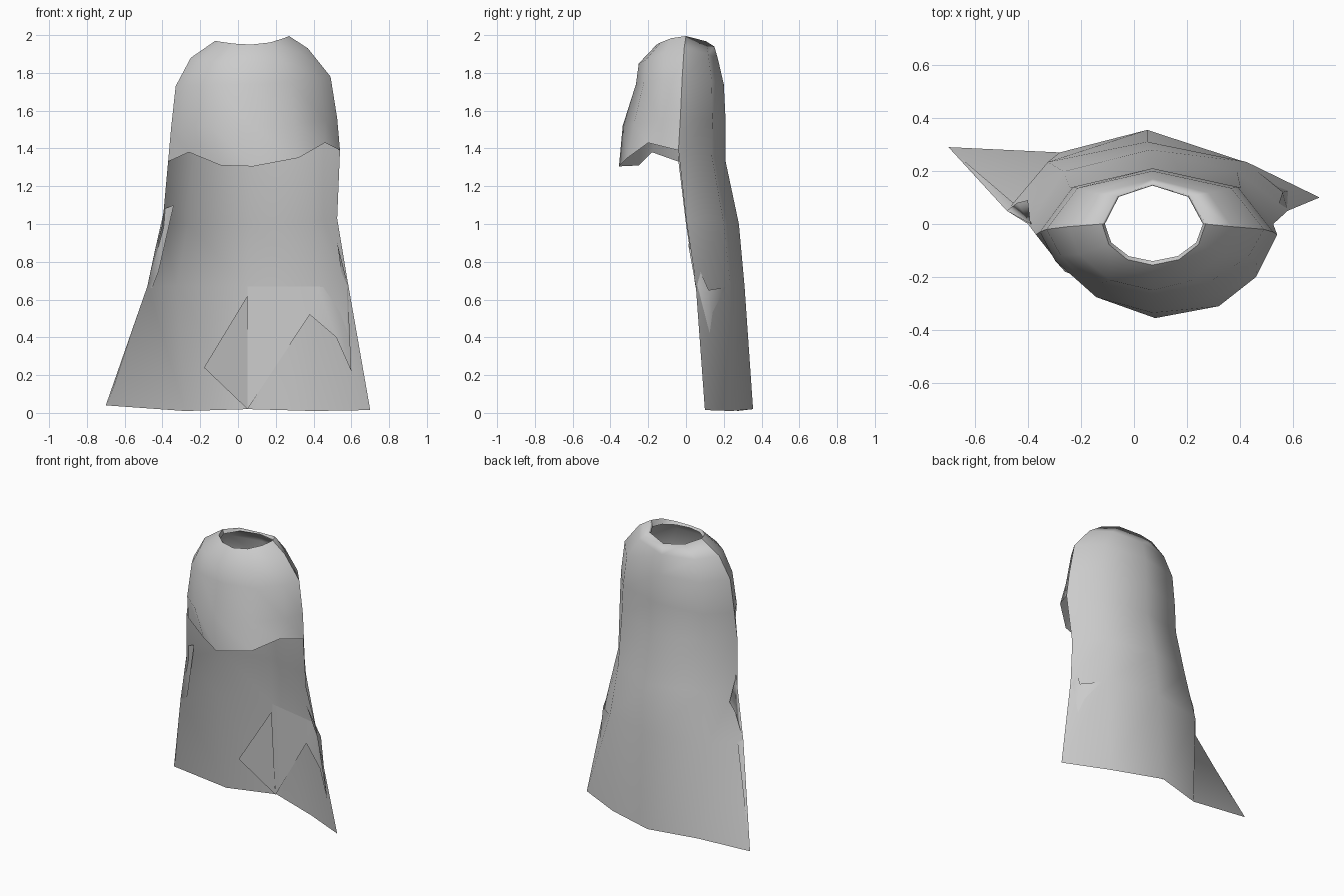
import bpy
from math import sin, cos, radians


def sheet(name, rows=None, verts=None, faces=None):
    """Smooth open cloth from a grid of rows, or from a few explicit faces."""
    if rows:
        n = len(rows[0])
        verts = [p for r in rows for p in r]
        faces = [(i*n+j, (i+1)*n+j, (i+1)*n+j+1, i*n+j+1)
                 for i in range(len(rows)-1) for j in range(n-1)]
    me = bpy.data.meshes.new(name)
    me.from_pydata(verts, [], faces)
    me.update()
    ob = bpy.data.objects.new(name, me)
    bpy.context.collection.objects.link(ob)
    for p in me.polygons:
        p.use_smooth = True
    return ob


def arc(xl, xr, ys, y_mid, z_l, z_mid, z_r, n, xc=0.07, power=1.0):
    """Half ring from left to right; a higher power gives a pointed centre."""
    row = []
    for i in range(n):
        a = radians(180 - 180*i/(n-1))
        c = cos(a)
        x = xc + c*((xr-xc) if c > 0 else (xc-xl))
        z = z_mid + ((z_r if c > 0 else z_l) - z_mid)*c*c
        row.append((x, ys + (y_mid-ys)*max(sin(a), 0)**power, z))
    return row


# xl, xr, side y, front y, back y, heights (left, front, back, right), front power
rings = [
    (-0.11, 0.26, 0.00, -0.14, 0.145, 1.94, 1.94, 1.93, 1.95, 1.0),
    (-0.12, 0.27, 0.00, -0.155, 0.15, 1.97, 1.95, 1.94, 1.995, 1.0),
    (-0.25, 0.37, -0.01, -0.25, 0.17, 1.88, 1.85, 1.87, 1.93, 1.2),
    (-0.33, 0.49, -0.02, -0.265, 0.20, 1.73, 1.74, 1.74, 1.78, 1.3),
    (-0.355, 0.525, -0.03, -0.335, 0.21, 1.50, 1.52, 1.54, 1.56, 1.5),
]

# front bib with a centre ridge and a ragged, flared hem
front = [arc(xl, xr, ys, yf, zl, zf, zr, 7, power=pw)
         for xl, xr, ys, yf, yb, zl, zf, zb, zr, pw in rings]
front.append([(-0.37, -0.04, 1.33), (-0.26, -0.18, 1.38), (-0.09, -0.25, 1.31),
              (0.08, -0.355, 1.305), (0.32, -0.31, 1.35), (0.46, -0.20, 1.43),
              (0.54, -0.04, 1.39)])
bib = sheet("front_bib", front)
bpy.context.view_layer.objects.active = bib
bib.select_set(True)
bpy.ops.object.shade_smooth_by_angle(angle=radians(40))

# long back drape flaring to the floor
back = [arc(xl, xr, ys, yb, zl, zb, zr, 5)
        for xl, xr, ys, yf, yb, zl, zf, zb, zr, pw in rings]
back.append(arc(-0.37, 0.54, -0.04, 0.21, 1.33, 1.33, 1.39, 5))
back.append(arc(-0.40, 0.525, 0.0, 0.28, 1.0, 1.0, 1.03, 5, 0.06))
back.append(arc(-0.48, 0.58, 0.05, 0.31, 0.67, 0.67, 0.70, 5, 0.05))
back.append([(-0.70, 0.29, 0.04), (-0.28, 0.27, 0.01), (0.05, 0.355, 0.02),
             (0.40, 0.24, 0.01), (0.70, 0.10, 0.015)])
sheet("back_drape", back)

# torn layer on the right half, ending in jagged points
sheet("right_tatter", verts=[
    (0.05, 0.31, 0.67), (0.42, 0.234, 0.67), (0.58, 0.05, 0.68),
    (0.05, 0.345, 0.02), (0.38, 0.215, 0.52), (0.52, 0.165, 0.40),
    (0.60, 0.13, 0.22), (0.525, 0.01, 0.90), (0.56, 0.12, 0.65)],
    faces=[(0, 3, 4, 1), (1, 4, 5, 8), (8, 5, 6), (2, 8, 6), (7, 8, 2)])

# pointed rag at the back centre
sheet("centre_tatter", verts=[
    (0.05, 0.30, 0.62), (-0.18, 0.265, 0.24), (0.05, 0.345, 0.02)],
    faces=[(0, 1, 2)])

# edge along the left side, folded in at the front and out behind
sheet("left_fold", verts=[
    (-0.39, 0.0, 1.08), (-0.34, 0.0, 1.10), (-0.48, 0.05, 0.67),
    (-0.42, 0.05, 0.75), (-0.69, 0.28, 0.05), (-0.40, 0.09, 0.93),
    (-0.44, 0.08, 0.86)],
    faces=[(0, 2, 3, 1), (2, 4, 3), (0, 5, 6, 2)])
